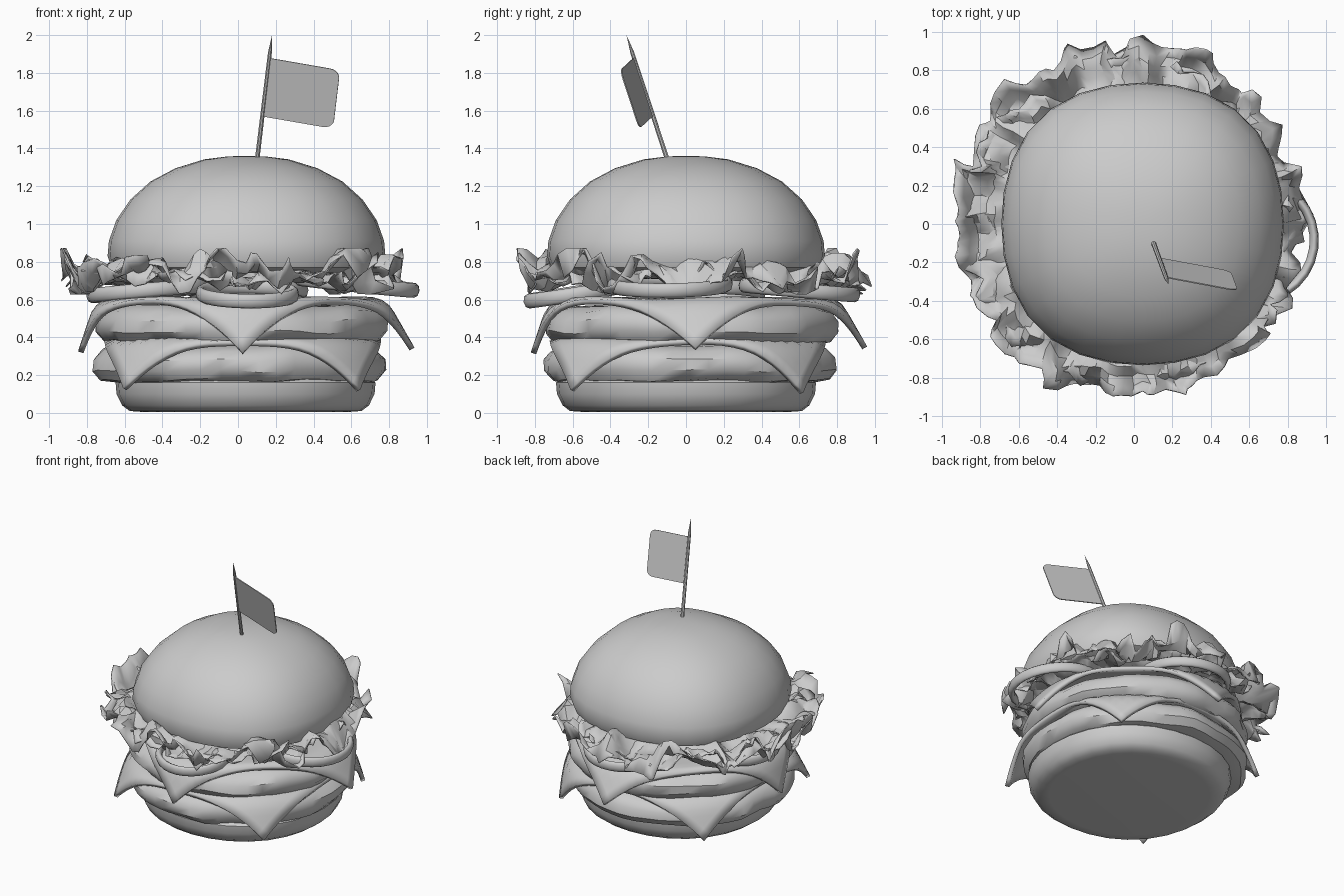
import bpy, bmesh, math
from math import sin, cos, pi, radians
from mathutils import Vector, noise

if "Cube" in bpy.data.objects:
    bpy.data.objects.remove(bpy.data.objects["Cube"], do_unlink=True)

grey = bpy.data.materials.new("plain_grey")
grey.use_nodes = True
grey.diffuse_color = (0.6, 0.6, 0.6, 1)
grey.node_tree.nodes["Principled BSDF"].inputs["Base Color"].default_value = (0.6, 0.6, 0.6, 1)


def finish(ob, angle=40):
    ob.data.materials.clear()
    ob.data.materials.append(grey)
    bpy.ops.object.select_all(action="DESELECT")
    ob.select_set(True)
    bpy.context.view_layer.objects.active = ob
    bpy.ops.object.shade_smooth_by_angle(angle=radians(angle))
    return ob


def from_bmesh(name, bm, angle=40):
    bmesh.ops.recalc_face_normals(bm, faces=bm.faces)
    me = bpy.data.meshes.new(name)
    bm.to_mesh(me)
    bm.free()
    ob = bpy.data.objects.new(name, me)
    bpy.context.collection.objects.link(ob)
    return finish(ob, angle)


def thicken(ob, amount):
    mod = ob.modifiers.new("thickness", "SOLIDIFY")
    mod.thickness = amount
    mod.offset = 0


# Round body from a radius/height profile, optionally squared off and lumpy
def lathe(name, profile, centre, segs=28, square=0.0, lump=0.0, seed=0):
    bm = bmesh.new()
    rings = []
    for r, z in profile:
        ring = []
        for i in range(segs):
            a = 2 * pi * i / segs
            rr = r * (1 - square * cos(4 * a))
            p = Vector((rr * cos(a), rr * sin(a), z))
            if lump:
                n = noise.noise(p * 4 + Vector((seed, 0, 0)))
                p.x += cos(a) * n * lump
                p.y += sin(a) * n * lump
                p.z += noise.noise(p * 4 + Vector((0, seed, 3))) * lump * 0.6
            ring.append(bm.verts.new(p + Vector((*centre, 0))))
        rings.append(ring)
    for low, high in zip(rings, rings[1:]):
        for i in range(segs):
            j = (i + 1) % segs
            bm.faces.new((low[i], low[j], high[j], high[i]))
    bm.faces.new(rings[0])
    bm.faces.new(rings[-1])
    return from_bmesh(name, bm)


# Square slice draped over a round edge
def cheese(name, centre, top, turn, bend, vary, half=0.73, flat=0.68, curl=0.12, n=24):
    bm = bmesh.new()
    bmesh.ops.create_grid(bm, x_segments=n, y_segments=n, size=half)
    for v in bm.verts:
        s = v.co.xy.length
        a = math.atan2(v.co.y, v.co.x) + turn
        limit = radians(bend - vary * cos(a - pi / 4))
        over = max(0, s - flat)
        t = min(over / curl, limit)
        rest = max(0, over - curl * limit)
        r = min(s, flat) + curl * sin(t) + rest * cos(limit)
        drop = curl * (1 - cos(t)) + rest * sin(limit)
        wave = 0.006 * sin(5 * a) * min(1, s / flat)
        v.co = (centre[0] + r * cos(a), centre[1] + r * sin(a), top - drop + wave)
    thicken(from_bmesh(name, bm, 50), 0.03)


# Buns and patties
lathe("bottom_bun", [(0.55, 0.005), (0.62, 0.01), (0.66, 0.04), (0.69, 0.1), (0.695, 0.16),
                     (0.65, 0.2), (0.4, 0.21)], (0.04, 0), square=0.01)

patty = [(0.4, -0.105), (0.655, -0.105), (0.73, -0.09), (0.77, -0.04), (0.77, 0.02),
         (0.735, 0.065), (0.67, 0.093), (0.4, 0.1)]
for name, z, centre, seed in (("lower_patty", 0.265, (0.01, 0.02), 2), ("upper_patty", 0.47, (0.02, 0.03), 9)):
    lathe(name, [(r, h + z) for r, h in patty], centre, segs=48, lump=0.035, seed=seed)

lathe("top_bun", [(0.5, 0.74), (0.66, 0.74), (0.73, 0.77), (0.752, 0.83), (0.745, 0.91), (0.705, 1.02),
                  (0.628, 1.13), (0.52, 1.225), (0.385, 1.295), (0.23, 1.342), (0.1, 1.358), (0.02, 1.36)],
      (0.045, 0), square=0.022)

# Cheese slices
cheese("lower_cheese", (0.025, 0.01), 0.385, 0, 69, -5)
cheese("upper_cheese", (0.025, 0.05), 0.595, pi / 4, 66, 8)

# Onion rings, each tipping down toward the outside
for i, (x, y, z, r, tip) in enumerate(((0.05, -0.59, 0.63, 0.25, 9), (0.63, -0.085, 0.68, 0.31, 6),
                                       (0.05, 0.6, 0.65, 0.3, 5), (-0.48, 0.1, 0.645, 0.3, 5))):
    bpy.ops.mesh.primitive_torus_add(major_segments=28, minor_segments=8, major_radius=r, minor_radius=0.024,
                                     location=(x, y, z), rotation=(0, radians(tip), math.atan2(y, x)))
    ring = finish(bpy.context.object, 60)
    ring.name = "onion_ring_%d" % (i + 1)
    ring.scale.z = 1.6


# Ruffled lettuce leaf, waves growing toward the frilly rim
def lettuce(name, seed, height, reach, frill, cols=130, rows=9):
    bm = bmesh.new()
    grid = []
    for i in range(cols):
        a = 2 * pi * i / cols
        line = []
        for k in range(rows):
            t = k / (rows - 1)
            d = Vector((cos(a), sin(a), 0))
            rim = reach + 0.03 * noise.noise(d * 2.5 + Vector((seed, 0, 0)))
            rim += 0.12 * noise.noise(d * 8 + Vector((0, seed, 0)))
            r = 0.5 + (rim - 0.5) * t
            q = d * r
            z = height + frill * t * noise.noise(q * 6 + Vector((0, 0, seed)))
            z += 0.06 * t * noise.noise(q * 13 + Vector((seed, 0, 0)))
            twist = 0.09 * t * noise.noise(q * 7 + Vector((seed, seed, 0)))
            z = min(0.87, max(0.63, z))
            line.append(bm.verts.new((-0.03 + r * cos(a + twist), 0.015 + r * sin(a + twist), z)))
        grid.append(line)
    for i in range(cols):
        here, after = grid[i], grid[(i + 1) % cols]
        for k in range(rows - 1):
            bm.faces.new((here[k], after[k], after[k + 1], here[k + 1]))
    thicken(from_bmesh(name, bm, 35), 0.008)


lettuce("lettuce_leaf", 4, 0.75, 0.915, 0.28)
lettuce("lettuce_under_leaf", 17, 0.715, 0.85, 0.2)

# Toothpick
foot, tip = Vector((0.1, -0.095, 1.33)), Vector((0.18, -0.315, 2.0))
axis = tip - foot
bm = bmesh.new()
bmesh.ops.create_cone(bm, cap_ends=True, segments=8, radius1=0.013, radius2=0.011, depth=axis.length * 0.86)
top = [v for v in bm.verts if v.co.z > 0]
cap = bmesh.ops.extrude_face_region(bm, geom=[f for f in bm.faces if all(v in top for v in f.verts)])
point = [v for v in cap["geom"] if isinstance(v, bmesh.types.BMVert)]
bmesh.ops.translate(bm, verts=point, vec=(0, 0, axis.length * 0.14))
bmesh.ops.pointmerge(bm, verts=point, merge_co=(0, 0, axis.length * 0.57))
bmesh.ops.translate(bm, verts=bm.verts, vec=(0, 0, axis.length * 0.43))
stick = from_bmesh("toothpick", bm)
stick.location = foot
stick.rotation_mode = "QUATERNION"
stick.rotation_quaternion = axis.to_track_quat("Z", "Y")

# Flag with two rounded outer corners
start = foot + axis * 0.36
up = axis * 0.46
out = Vector((0.375, -0.07, -0.065))
outline = [(0, 0)]
for cx, cy, a0 in ((0.86, 0.14, -90), (0.86, 0.86, 0)):
    for k in range(6):
        a = radians(a0 + 18 * k)
        outline.append((cx + 0.14 * cos(a), cy + 0.14 * sin(a)))
outline.append((0, 1))
bm = bmesh.new()
face = bm.faces.new([bm.verts.new(start + out * u + up * v) for u, v in outline])
side = bmesh.ops.extrude_face_region(bm, geom=[face], use_keep_orig=True)
bmesh.ops.translate(bm, verts=[v for v in side["geom"] if isinstance(v, bmesh.types.BMVert)],
                    vec=out.cross(up).normalized() * 0.006)
from_bmesh("flag", bm)
